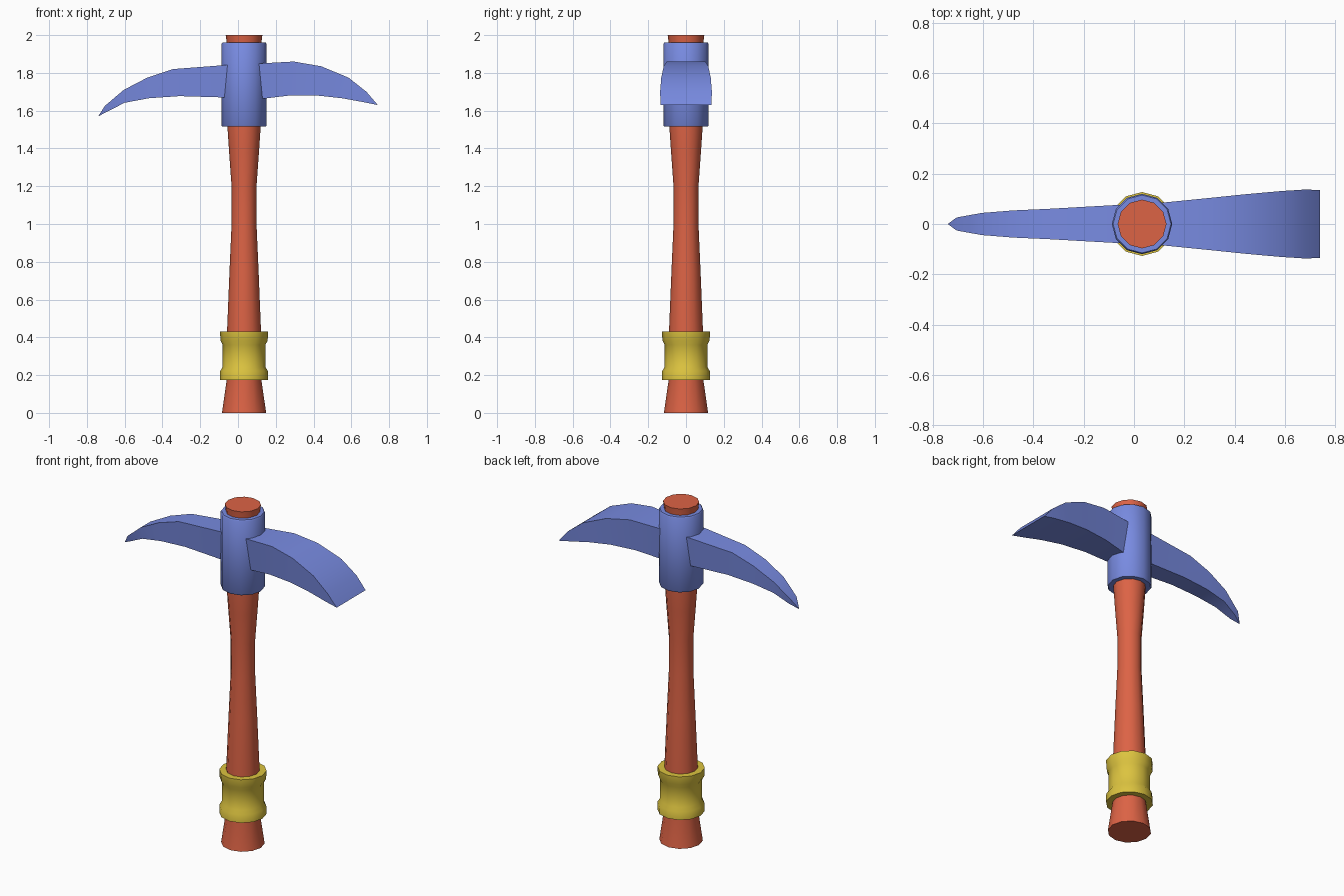
import bpy, bmesh, math

if "Cube" in bpy.data.objects:
    bpy.data.objects.remove(bpy.data.objects["Cube"])

CX = 0.032  # shared axis of handle, grip band and head socket


def material(name, rgb):
    m = bpy.data.materials.new(name)
    m.diffuse_color = (*rgb, 1)
    m.use_nodes = True
    m.node_tree.nodes["Principled BSDF"].inputs["Base Color"].default_value = m.diffuse_color
    return m


orange = material("orange wood", (0.72, 0.125, 0.06))
blue = material("blue metal", (0.19, 0.26, 0.76))
yellow = material("yellow band", (0.72, 0.55, 0.05))


def finish(bm, name, mat, angle):
    bmesh.ops.recalc_face_normals(bm, faces=bm.faces)
    me = bpy.data.meshes.new(name)
    bm.to_mesh(me)
    bm.free()
    me.materials.append(mat)
    ob = bpy.data.objects.new(name, me)
    bpy.context.collection.objects.link(ob)
    bpy.ops.object.select_all(action='DESELECT')
    ob.select_set(True)
    bpy.context.view_layer.objects.active = ob
    bpy.ops.object.shade_smooth_by_angle(angle=math.radians(angle))
    return ob


def skin(bm, rings, closed):
    for a, b in zip(rings, rings[1:] + rings[:1] if closed else rings[1:]):
        for i in range(len(a)):
            j = (i + 1) % len(a)
            bm.faces.new((a[i], a[j], b[j], b[i]))
    if not closed:
        bm.faces.new(rings[0])
        bm.faces.new(rings[-1])


def turned(name, profile, mat, closed=False, sides=12, angle=35):
    """Revolve (radius, z) points; closed profiles make hollow rings."""
    bm = bmesh.new()
    rings = [[bm.verts.new((CX + r * math.cos(k * math.tau / sides),
                            r * math.sin(k * math.tau / sides), z))
              for k in range(sides)] for r, z in profile]
    skin(bm, rings, closed)
    return finish(bm, name, mat, angle)


def blade(name, stations):
    """Loft stations: top x, top z, top half width, bottom x, bottom z, bottom half width."""
    bm = bmesh.new()
    rings = [[bm.verts.new(p) for p in ((tx, -tw, tz), (tx, tw, tz), (bx, bw, bz), (bx, -bw, bz))]
             for tx, tz, tw, bx, bz, bw in stations]
    skin(bm, rings, False)
    bmesh.ops.remove_doubles(bm, verts=bm.verts, dist=0.0005)
    return finish(bm, name, blue, 35)


# Waisted handle
turned("handle", [(0.117, 0), (0.091, 0.18), (0.09, 0.43), (0.077, 0.75), (0.066, 1.0),
                  (0.066, 1.2), (0.079, 1.38), (0.088, 1.515), (0.088, 1.93), (0.097, 2.0)], orange)

# Flared grip band
turned("grip_band", [(0.085, 0.175), (0.127, 0.175), (0.126, 0.222), (0.113, 0.243),
                     (0.113, 0.36), (0.125, 0.383), (0.127, 0.43), (0.085, 0.43)], yellow, True)

# Head socket with a small bevel
turned("head_socket", [(0.08, 1.515), (0.115, 1.515), (0.12, 1.522), (0.12, 1.953),
                       (0.115, 1.96), (0.08, 1.96)], blue, True)

# Pointed pick side
blade("pick_blade", [(0.0, 1.845, 0.08, 0.0, 1.668, 0.064),
                     (-0.06, 1.842, 0.076, -0.07, 1.67, 0.06),
                     (-0.345, 1.82, 0.06, -0.31, 1.677, 0.052),
                     (-0.48, 1.775, 0.054, -0.47, 1.666, 0.047),
                     (-0.605, 1.71, 0.044, -0.6, 1.642, 0.038),
                     (-0.705, 1.625, 0.026, -0.69, 1.596, 0.022),
                     (-0.74, 1.57, 0.0, -0.74, 1.57, 0.0)])

# Broad adze side
blade("adze_blade", [(0.05, 1.848, 0.078, 0.05, 1.655, 0.058),
                     (0.114, 1.85, 0.085, 0.13, 1.663, 0.066),
                     (0.295, 1.86, 0.103, 0.27, 1.68, 0.085),
                     (0.44, 1.835, 0.118, 0.42, 1.68, 0.104),
                     (0.585, 1.775, 0.131, 0.55, 1.666, 0.12),
                     (0.68, 1.70, 0.137, 0.665, 1.645, 0.132),
                     (0.74, 1.63, 0.135, 0.74, 1.63, 0.135)])
